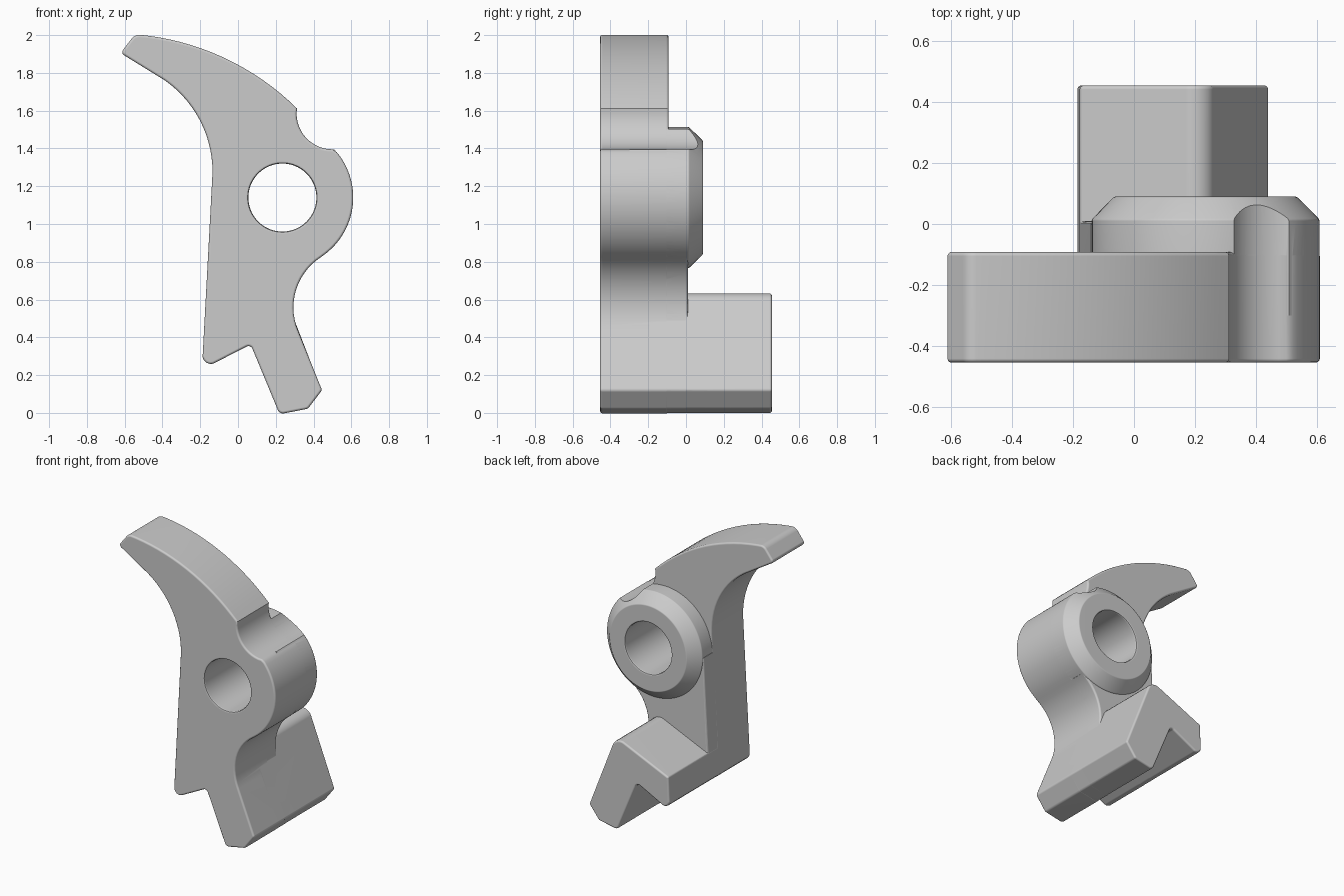
import bpy, bmesh, math
from mathutils import Vector

if "Cube" in bpy.data.objects:
    bpy.data.objects.remove(bpy.data.objects["Cube"])

HUB = (0.235, 1.14)
HUB_R = 0.375


def arc(c, r, a0, a1, n):
    return [(c[0] + r * math.cos(math.radians(a0 + (a1 - a0) * i / n)),
             c[1] + r * math.sin(math.radians(a0 + (a1 - a0) * i / n))) for i in range(n + 1)]


def arc3(p, q, s, n):
    # circular arc through three points
    ax, ay, bx, by, cx, cy = *p, *q, *s
    d = 2 * (ax * (by - cy) + bx * (cy - ay) + cx * (ay - by))
    A, B, C = ax * ax + ay * ay, bx * bx + by * by, cx * cx + cy * cy
    ux = (A * (by - cy) + B * (cy - ay) + C * (ay - by)) / d
    uy = (A * (cx - bx) + B * (ax - cx) + C * (bx - ax)) / d
    a0 = math.degrees(math.atan2(ay - uy, ax - ux))
    a1 = math.degrees(math.atan2(cy - uy, cx - ux))
    a1 = a0 + (a1 - a0 + 180) % 360 - 180
    return arc((ux, uy), math.hypot(ax - ux, ay - uy), a0, a1, n)


def rounded(pts, n=6):
    # points given as (x, z, radius) become rounded corners
    out = []
    for i, p in enumerate(pts):
        v = Vector(p[:2])
        if len(p) < 3:
            out.append(v)
            continue
        u = (Vector(pts[i - 1][:2]) - v).normalized()
        w = (Vector(pts[(i + 1) % len(pts)][:2]) - v).normalized()
        half = u.angle(w) / 2
        c = v + (u + w).normalized() * (p[2] / math.sin(half))
        t = p[2] / math.tan(half)
        a, b = v + u * t - c, v + w * t - c
        for k in range(n + 1):
            out.append(c + a.lerp(b, k / n).normalized() * p[2])
    return out


def loft(name, rings):
    # closed solid through rings of (x, y, z) points
    bm = bmesh.new()
    rings = [[bm.verts.new(p) for p in ring] for ring in rings]
    for a, b in zip(rings, rings[1:]):
        for i in range(len(a)):
            bm.faces.new((a[i - 1], a[i], b[i], b[i - 1]))
    bm.faces.new(rings[0])
    bm.faces.new(rings[-1])
    # Winding is consistent after flipping the first cap, so only the sign matters
    bm.faces.ensure_lookup_table()
    bm.faces[-2].normal_flip()
    if bm.calc_volume(signed=True) < 0:
        bmesh.ops.reverse_faces(bm, faces=bm.faces)
    me = bpy.data.meshes.new(name)
    bm.to_mesh(me)
    bm.free()
    ob = bpy.data.objects.new(name, me)
    bpy.context.collection.objects.link(ob)
    return ob


def prism(name, pts, y0, y1, inset=0.0, rim=0.013):
    # extruded profile with rounded rims
    pts = rounded(pts)
    n = len(pts)
    area = sum(pts[i - 1].x * pts[i].y - pts[i].x * pts[i - 1].y for i in range(n))
    s = 1 if area > 0 else -1
    normals = []
    for i in range(n):
        t = ((pts[(i + 1) % n] - pts[i]).normalized() + (pts[i] - pts[i - 1]).normalized()).normalized()
        normals.append(Vector((-t.y, t.x)) * s)

    def ring(y, off):
        q = [p + v * (off + inset) for p, v in zip(pts, normals)]
        return [(p.x, y, p.y) for p in q]
    steps = [(rim * (1 - math.sin(a)), rim * (1 - math.cos(a))) for a in (0, math.pi / 6, math.pi / 3, math.pi / 2)]
    return loft(name, [ring(y0 + d, o) for o, d in steps] + [ring(y1 - d, o) for o, d in reversed(steps)])


def lathe(name, centre, prof, n=96):
    # solid of revolution about the y direction, profile as (radius, y)
    return loft(name, [[(x, y, z) for x, z in arc(centre, r, 0, 360, n)[:-1]] for r, y in prof])


def combine(ob, other, op):
    m = ob.modifiers.new(op, "BOOLEAN")
    m.operation, m.object, m.solver = op, other, "EXACT"
    bpy.context.view_layer.objects.active = ob
    bpy.ops.object.modifier_apply(modifier=m.name)
    bpy.data.objects.remove(other, do_unlink=True)


# Shared outlines
leg = arc3((0.44, 0.825), (0.318, 0.68), (0.32, 0.43), 14) + [
    (0.445, 0.12, 0.02), (0.37, 0.022, 0.025), (0.22, -0.007, 0.03), (0.067, 0.362, 0.022),
    (-0.191, 0.23, 0.042)]
crest = arc3((-0.545, 2.004), (-0.1, 1.892), (0.312, 1.612), 16)
lever = ([(-0.622, 1.905, 0.02), (*crest[0], 0.05)] + crest[1:]
         + arc((0.5, 1.585), 0.19, 180, 270, 12)
         + arc(HUB, HUB_R, 40, -52, 28) + leg
         + arc3((-0.135, 1.27), (-0.205, 1.555), (-0.39, 1.762), 14))

# Lever plate, middle web and wide foot
hammer = prism("lever", lever, -0.455, -0.092)
web = prism("web", leg + [(-0.1425, 1.14), HUB, (0.4, 0.95)], -0.3, 0.01, 0.001)
foot = prism("foot", [(-0.18, 0.475, 0.015), (0.236, 0.658, 0.07)] + leg[15:], -0.2, 0.455, 0.002)

# Chamfered pivot hub with the scooped relief
hub = lathe("hub", HUB, [(0.374, -0.3), (0.374, 0.01), (0.371, 0.018), (0.304, 0.086), (0.296, 0.09)])
combine(hub, lathe("relief_cutter", (0.5, 1.585), [(0.191, -0.6), (0.191, 0.3)]), "DIFFERENCE")

for part in (hub, web, foot):
    combine(hammer, part, "UNION")

# Pivot hole with softened rims
combine(hammer, lathe("hole_cutter", HUB, [
    (0.193, -0.5), (0.193, -0.455), (0.184, -0.451), (0.18, -0.442),
    (0.18, 0.077), (0.184, 0.086), (0.193, 0.09), (0.193, 0.2)]), "DIFFERENCE")

bpy.ops.object.select_all(action="DESELECT")
hammer.select_set(True)
bpy.context.view_layer.objects.active = hammer
bpy.ops.object.shade_smooth_by_angle(angle=math.radians(36))
wn = hammer.modifiers.new("flat_faces", "WEIGHTED_NORMAL")
wn.keep_sharp = True
